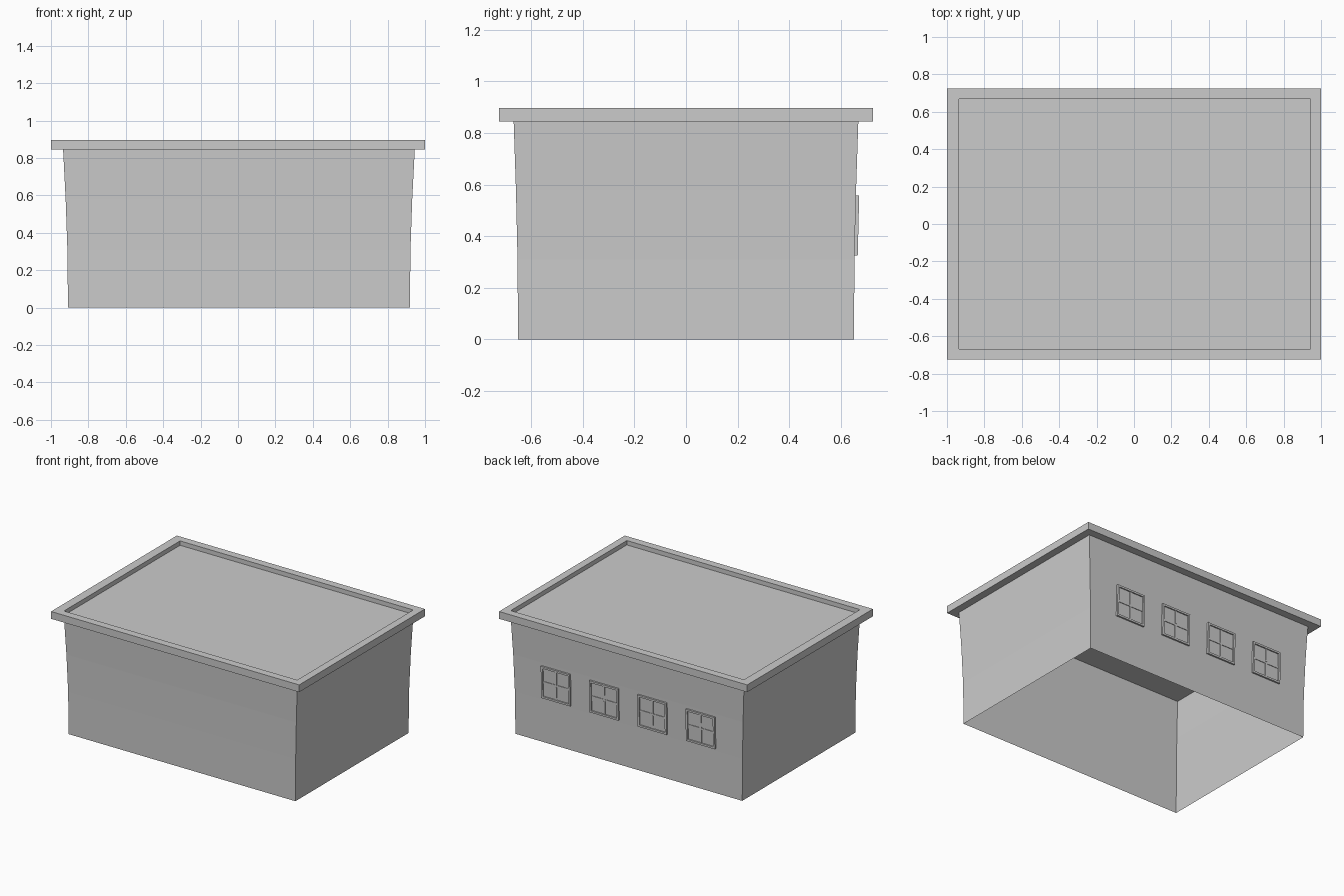
import bpy, bmesh
from mathutils import Matrix, Vector

if "Cube" in bpy.data.objects:
    bpy.data.objects.remove(bpy.data.objects["Cube"])

# Shared plan dimensions (body sits very slightly off centre)
CX, CY = 0.005, 0.0
BASE_X, BASE_Y = 0.914, 0.651
TOP_X, TOP_Y = 0.940, 0.668
WALL_TOP, RIM_TOP, ROOF_Z = 0.844, 0.897, 0.865


def finish(bm, name):
    me = bpy.data.meshes.new(name)
    bm.to_mesh(me)
    bm.free()
    ob = bpy.data.objects.new(name, me)
    bpy.context.collection.objects.link(ob)
    return ob


def rect(bm, hx, hy, z, cx=CX, cy=CY):
    return [bm.verts.new((cx + sx * hx, cy + sy * hy, z))
            for sx, sy in ((-1, -1), (1, -1), (1, 1), (-1, 1))]


def bridge(bm, a, b):
    for i in range(4):
        j = (i + 1) % 4
        bm.faces.new((a[i], a[j], b[j], b[i]))


# Walls: open-bottomed shell, flaring gently towards the top
bm = bmesh.new()
loops = []
for z, t in ((0, 0), (0.31, 0.12), (0.58, 0.48), (WALL_TOP, 1)):
    loops.append(rect(bm, BASE_X + (TOP_X - BASE_X) * t,
                      BASE_Y + (TOP_Y - BASE_Y) * t, z))
for a, b in zip(loops, loops[1:]):
    bridge(bm, a, b)
finish(bm, "walls")

# Parapet rim: square ring overhanging the walls
bm = bmesh.new()
ring = [rect(bm, TOP_X, TOP_Y, WALL_TOP),
        rect(bm, 1.0, 0.724, WALL_TOP, 0, 0),
        rect(bm, 1.0, 0.724, RIM_TOP, 0, 0),
        rect(bm, TOP_X, TOP_Y, RIM_TOP)]
for i in range(4):
    bridge(bm, ring[i], ring[(i + 1) % 4])
finish(bm, "roof_rim")

# Roof panel recessed inside the rim
bm = bmesh.new()
bm.faces.new(rect(bm, TOP_X, TOP_Y, ROOF_Z))
finish(bm, "roof_panel")


# Windows on the back wall, tilted with the flare
def box(bm, centre, size):
    bmesh.ops.create_cube(bm, size=1, matrix=Matrix.Translation(Vector(centre))
                          @ Matrix.Diagonal((*size, 1)))


def window(name, x):
    half, bar, depth = 0.1165, 0.014, 0.013
    bm = bmesh.new()
    edge = half - bar / 2
    for s in (-1, 1):
        box(bm, (s * edge, depth / 2 - 0.003, 0), (bar, depth + 0.006, 2 * half))
        box(bm, (0, depth / 2 - 0.003, s * edge), (2 * (half - bar), depth + 0.006, bar))
    inner = 2 * (half - bar)
    box(bm, (0, 0.001, 0), (inner, 0.006, inner))       # pane
    box(bm, (0, 0.003, 0), (inner, 0.010, 0.014))       # cross bar
    for s in (-1, 1):                                   # upright bars
        box(bm, (0, 0.004, s * (inner / 4 + 0.0035)), (0.014, 0.010, inner / 2 - 0.007))
    ob = finish(bm, name)
    ob.location = (x, 0.6555, 0.4415)
    ob.rotation_euler.x = -0.024


for i in range(4):
    window(f"window_{i + 1}", 0.0015 + (i - 1.5) * 0.389)
